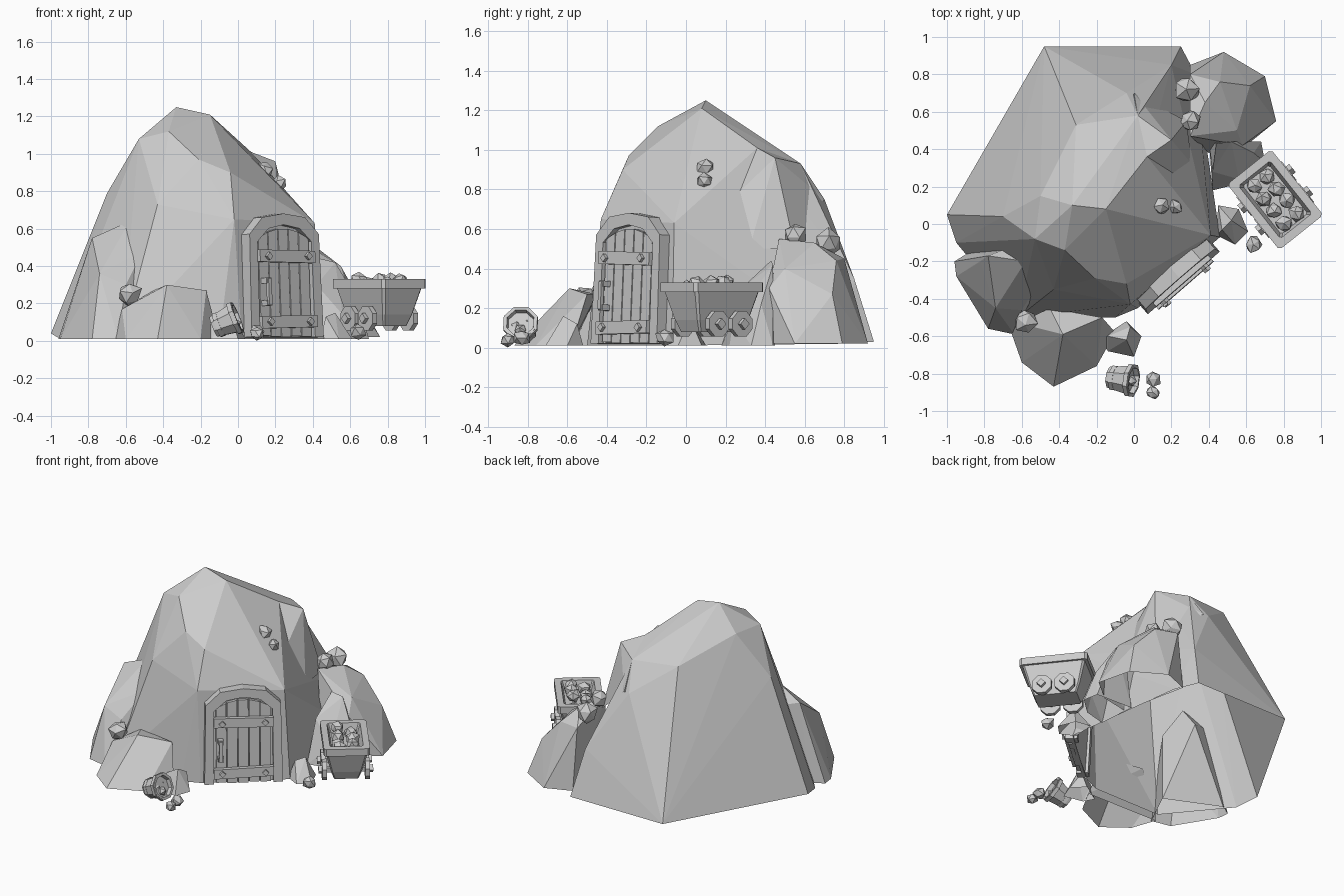
import bpy, bmesh, math, random
from mathutils import Matrix, Vector

random.seed(4)
if "Cube" in bpy.data.objects:
    bpy.data.objects.remove(bpy.data.objects["Cube"])

stone = bpy.data.materials.new("plain_grey")
stone.use_nodes = True
stone.diffuse_color = (0.6, 0.6, 0.6, 1)
stone.node_tree.nodes["Principled BSDF"].inputs["Base Color"].default_value = stone.diffuse_color


def finish(name, bm, matrix=Matrix()):
    """Turn a bmesh into a flat shaded object."""
    bm.transform(matrix)
    bmesh.ops.recalc_face_normals(bm, faces=bm.faces)
    mesh = bpy.data.meshes.new(name)
    bm.to_mesh(mesh)
    bm.free()
    mesh.materials.append(stone)
    obj = bpy.data.objects.new(name, mesh)
    bpy.context.collection.objects.link(obj)
    return obj


def hull(name, points):
    """Faceted rock wrapped round a few corner points, open underneath."""
    bm = bmesh.new()
    for p in points:
        bm.verts.new(p)
    bmesh.ops.convex_hull(bm, input=bm.verts)
    loose = [v for v in bm.verts if not v.link_faces]
    bmesh.ops.delete(bm, geom=loose, context="VERTS")
    bm.normal_update()
    base = [f for f in bm.faces if f.normal.z < -0.7]
    bmesh.ops.delete(bm, geom=base, context="FACES_ONLY")
    return finish(name, bm)


def pebble(name, centre, size, matrix=Matrix()):
    """Small chipped stone."""
    bm = bmesh.new()
    bmesh.ops.create_icosphere(bm, subdivisions=1, radius=size)
    for v in bm.verts:
        v.co *= random.uniform(0.8, 1.1)
    spin = Matrix.Rotation(random.uniform(0, 6), 4, random.choice("XYZ"))
    return finish(name, bm, matrix @ Matrix.Translation(centre) @ spin)


def box(name, centre, size, matrix, tilt=0):
    bm = bmesh.new()
    bmesh.ops.create_cube(bm, size=1)
    bmesh.ops.scale(bm, vec=size, verts=bm.verts)
    return finish(name, bm, matrix @ Matrix.Translation(centre) @ Matrix.Rotation(tilt, 4, "Y"))


def loft(name, rings, matrix, chamfer):
    """Join chamfered rectangles given as half width, half depth, height."""
    bm = bmesh.new()
    loops = []
    for hx, hy, z in rings:
        c = chamfer * min(hx, hy)
        quarter = [(hx, hy - c), (hx - c, hy)]
        outline = quarter + [(-x, y) for x, y in reversed(quarter)]
        outline += [(-x, -y) for x, y in outline]
        loops.append([bm.verts.new((x, y, z)) for x, y in outline])
    n = len(loops[0])
    for a, b in zip(loops, loops[1:]):
        for i in range(n):
            j = (i + 1) % n
            bm.faces.new((a[i], a[j], b[j], b[i]))
    bm.faces.new(loops[0])
    bm.faces.new(loops[-1])
    return finish(name, bm, matrix)


def prism(name, outline, y, depth, matrix):
    """Extrude an upright x-z outline along y."""
    bm = bmesh.new()
    face = bm.faces.new([bm.verts.new((x, y, z)) for x, z in outline])
    moved = bmesh.ops.extrude_face_region(bm, geom=[face])["geom"]
    verts = [g for g in moved if isinstance(g, bmesh.types.BMVert)]
    bmesh.ops.translate(bm, vec=Vector((0, depth, 0)), verts=verts)
    return finish(name, bm, matrix)


# Main hill and the steep shoulder on its right flank
hull("hill", [
    (-.33, .1, 1.25), (-.15, .08, 1.21), (-.37, -.14, 1.12), (-.53, -.08, 1.08), (-.5, .15, 1.09),
    (-.21, -.29, .97), (.02, -.12, .94), (.07, .36, 1.01), (.02, .58, .93),
    (-.31, .53, .95), (-.04, .7, .75), (-.7, .04, .79), (-.04, -.32, .9),
    (-.02, -.43, .65), (.41, -.06, .63), (-.43, -.35, .73), (-.43, -.44, .3),
    (.02, -.45, .01), (.46, -.07, .01), (-.62, -.5, .01), (-.1, -.5, .01),
    (-1, .05, .04), (-.95, -.1, .01), (-.48, .95, .03), (-.2, .92, .03),
    (.25, .95, .03), (.2, .85, .35), (.33, .8, .02)])
hull("hill_shoulder", [
    (.07, .36, 1.01), (.2, .45, .96), (.02, .58, .93), (.23, .4, .82), (.21, .22, .74),
    (0, .7, .75), (.31, .32, .5), (.28, .55, .5), (-.1, .4, .6)])

# Buttress rocks leaning on the hill
hull("left_rock", [
    (-.88, -.15, .01), (-.96, -.2, .01), (-.95, -.28, .01), (-.78, -.56, .01), (-.64, -.59, .01),
    (-.51, -.32, .01), (-.82, -.2, .42), (-.78, -.17, .55), (-.58, -.2, .64),
    (-.51, -.32, .48), (-.6, -.46, .3), (-.74, -.45, .36), (-.6, -.1, .5)])
hull("front_rock", [
    (-.66, -.57, .01), (-.6, -.74, .01), (-.43, -.87, .01), (-.2, -.76, .01), (-.1, -.58, .01),
    (-.62, -.53, .17), (-.38, -.59, .3), (-.17, -.5, .27), (-.45, -.45, .27)])
hull("right_rock", [
    (.3, .85, .02), (.48, .92, .02), (.7, .79, .02), (.76, .55, .02), (.6, .42, .02), (.4, .38, .02),
    (.3, .47, .55), (.38, .65, .53), (.46, .76, .44), (.62, .74, .27), (.55, .5, .4), (.3, .8, .45),
    (.58, .42, .3)])
hull("cart_side_rock", [
    (.42, .18, .01), (.58, .22, .01), (.7, .33, .01), (.68, .44, .01), (.4, .45, .01),
    (.44, .43, .44), (.52, .44, .42), (.64, .38, .22), (.42, .28, .3), (.56, .24, .14)])
hull("wheel_rock", [
    (.44, -.06, .01), (.54, -.11, .01), (.61, -.04, .01), (.56, .08, .01), (.45, .1, .01),
    (.52, .02, .15), (.47, -.03, .13)])
hull("bucket_rock", [
    (-.18, -.61, .01), (-.14, -.68, .01), (0, -.71, .01), (.04, -.6, .01), (-.04, -.52, .01),
    (-.14, -.6, .1), (-.04, -.62, .16), (-.02, -.55, .12)])

# Loose stones
for place, size in [
        ((.14, .1, .91), .055), ((.22, .09, .84), .045), ((.28, .72, .53), .075), ((.3, .55, .57), .065),
        ((-.58, -.52, .25), .07), ((.64, -.11, .05), .05), ((.1, -.83, .05), .045), ((.1, -.9, .04), .04)]:
    pebble("loose_stone", place, size)

# Door set in the hill: local x runs across it, local -y faces out
door = Matrix.Translation((.24, -.285, .02)) @ Matrix.Rotation(math.radians(41), 4, "Z")
door = door @ Matrix.Rotation(math.radians(-3), 4, "X")
outer = [(.255, 0), (.245, .55), (.15, .64), (0, .66)]
inner = [(.195, 0), (.19, .51), (.11, .58), (0, .6)]
arch = outer + [(-x, z) for x, z in outer[-2::-1]]
hole = inner + [(-x, z) for x, z in inner[-2::-1]]
prism("door_frame", arch + hole[::-1], -.04, .08, door)
prism("door_backing", hole, -.005, .02, door)

# Five planks cut to follow the arch
width = .072
for i in range(-2, 3):
    left, right = (i - .46) * width, (i + .46) * width
    top = [.58 - 1.7 * abs(x) ** 2 for x in (left, right)]
    foot = .01 * random.random()
    prism("door_plank", [(left, foot), (right, foot), (right, top[1]), (left, top[0])],
          -.03, .03, door)

# Battens with square bolts
for z, tilt in ((.08, -.02), (.43, .02)):
    box("door_batten", (0, -.045, z), (.39, .035, .065), door, tilt)
    for x in (-.14, .14):
        box("door_bolt", (x, -.068, z), (.03, .025, .03), door, math.pi / 4 + tilt)

# Handle
box("handle_grip", (-.15, -.075, .24), (.022, .02, .14), door)
for z in (.18, .3):
    box("handle_mount", (-.15, -.05, z), (.035, .05, .03), door)

# Mine cart: local x runs along it
cart = Matrix.Translation((.755, .13, 0)) @ Matrix.Rotation(math.radians(-51.5), 4, "Z")
loft("cart_tub", [
    (.14, .08, .08), (.165, .1, .14), (.205, .135, .28), (.224, .15, .28), (.224, .15, .33),
    (.18, .108, .33), (.165, .09, .27)], cart, .1)
for x in (-.075, .075):
    box("cart_axle", (x, 0, .12), (.03, .3, .03), cart)
    for side in (-1, 1):
        wheel = cart @ Matrix.Translation((x, side * .125, .12)) @ Matrix.Rotation(-side * math.pi / 2, 4, "X")
        loft("cart_wheel", [(.064, .064, 0), (.064, .064, .03)], wheel, .586)
        box("wheel_hub", (0, 0, .035), (.04, .04, .035), wheel @ Matrix.Rotation(math.pi / 4, 4, "Z"))

# Ore heaped in the cart
for i in range(4):
    for j in (-1, 1):
        spot = ((i - 1.5) * .085, j * .043, random.uniform(.27, .325))
        pebble("cart_ore", spot, random.uniform(.045, .06), cart)

# Tipped bucket: local z runs from its bottom to its mouth
bucket = Matrix.Translation((-.13, -.82, .075)) @ Matrix.Rotation(math.radians(-8), 4, "Z")
bucket = bucket @ Matrix.Rotation(math.radians(68), 4, "Y")
loft("bucket_tub", [
    (.056, .056, 0), (.08, .08, .14), (.068, .068, .14), (.05, .05, .03)], bucket, .586)
for z, r in ((.03, .065), (.125, .086)):
    loft("bucket_hoop", [(r, r, z - .012), (r, r, z + .012), (r - .012, r - .012, z + .012),
                         (r - .012, r - .012, z - .012), (r, r, z - .012)], bucket, .586)
for x, y, z in ((.03, 0, .11), (-.02, .03, .08), (0, -.03, .09)):
    pebble("bucket_ore", (x, y, z), .035, bucket)
